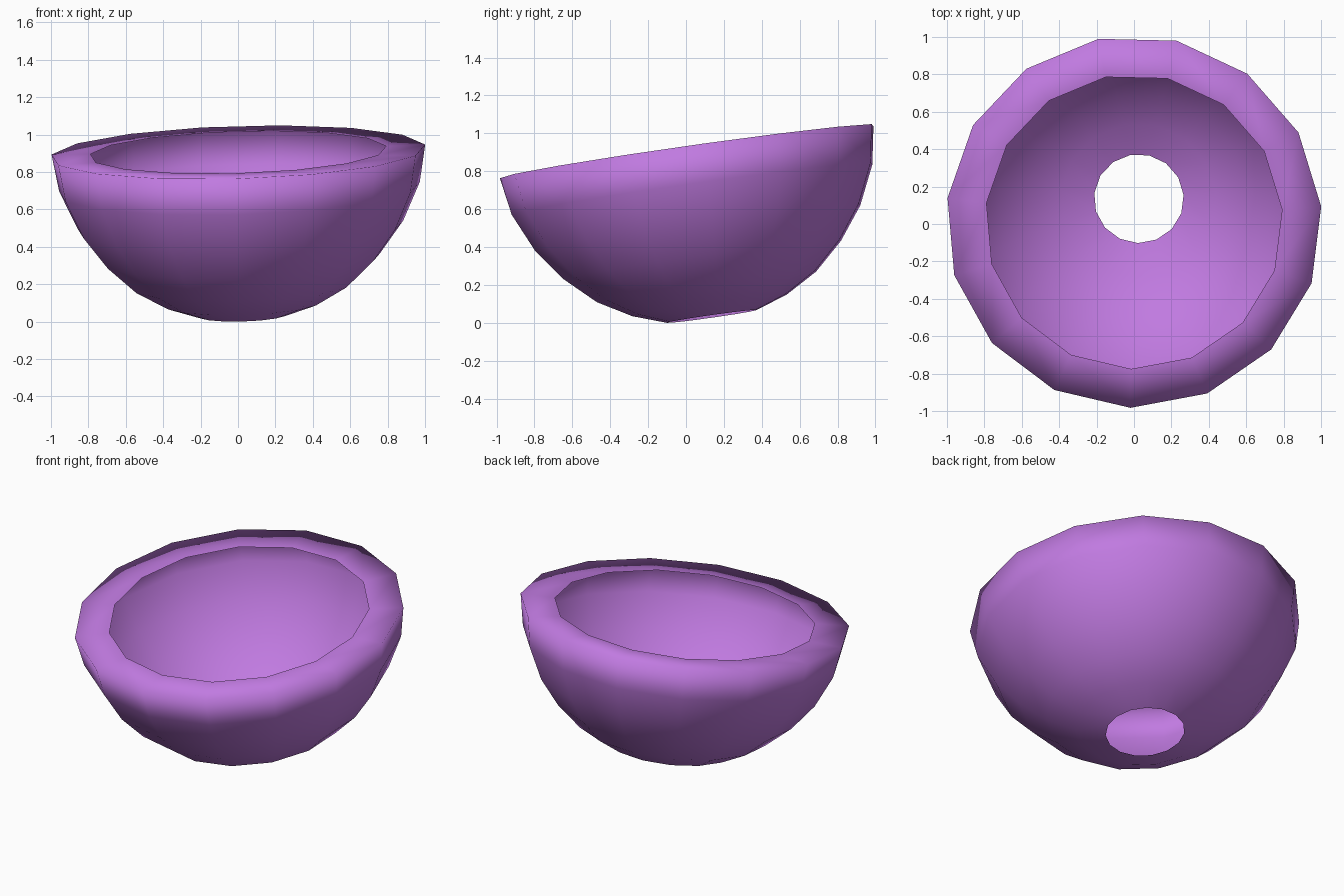
import bpy, bmesh
from math import cos, sin, radians, tau
from mathutils import Matrix, Vector

cube = bpy.data.objects.get("Cube")
if cube:
    bpy.data.objects.remove(cube, do_unlink=True)

SIDES = 15
START = radians(-91.2)

# Radius and height of each ring: rim lip, rim edge, bowl wall, drain hole
PROFILE = [(0.795, 0), (1.005, 0), (0.97, -0.2), (0.875, -0.405),
           (0.745, -0.577), (0.59, -0.72), (0.415, -0.82), (0.24, -0.88)]

# Purple material
purple = bpy.data.materials.new("purple")
purple.use_nodes = True
colour = (0.53, 0.195, 0.75, 1)
purple.diffuse_color = colour
purple.node_tree.nodes["Principled BSDF"].inputs["Base Color"].default_value = colour

# Bowl shell, open at the top and at the drain hole
bm = bmesh.new()
rings = []
for radius, height in PROFILE:
    angles = [START + tau * i / SIDES for i in range(SIDES)]
    rings.append([bm.verts.new((radius * cos(a), radius * sin(a), height)) for a in angles])
for upper, lower in zip(rings, rings[1:]):
    for i in range(SIDES):
        j = (i + 1) % SIDES
        bm.faces.new((upper[i], lower[i], lower[j], upper[j]))

# Tilt the bowl towards the front and lift it to the ground
axis = Vector((-0.03, -0.142, 1)).normalized()
tilt = Vector((0, 0, 1)).rotation_difference(axis).to_matrix().to_4x4()
bm.transform(Matrix.Translation((0, 0.012, 0)) @ tilt)
lowest = min(v.co.z for v in bm.verts)
bm.transform(Matrix.Translation((0, 0, -lowest)))
for face in bm.faces:
    face.smooth = True

mesh = bpy.data.meshes.new("bowl")
bm.to_mesh(mesh)
bm.free()
mesh.materials.append(purple)
bowl = bpy.data.objects.new("bowl", mesh)
bpy.context.collection.objects.link(bowl)
